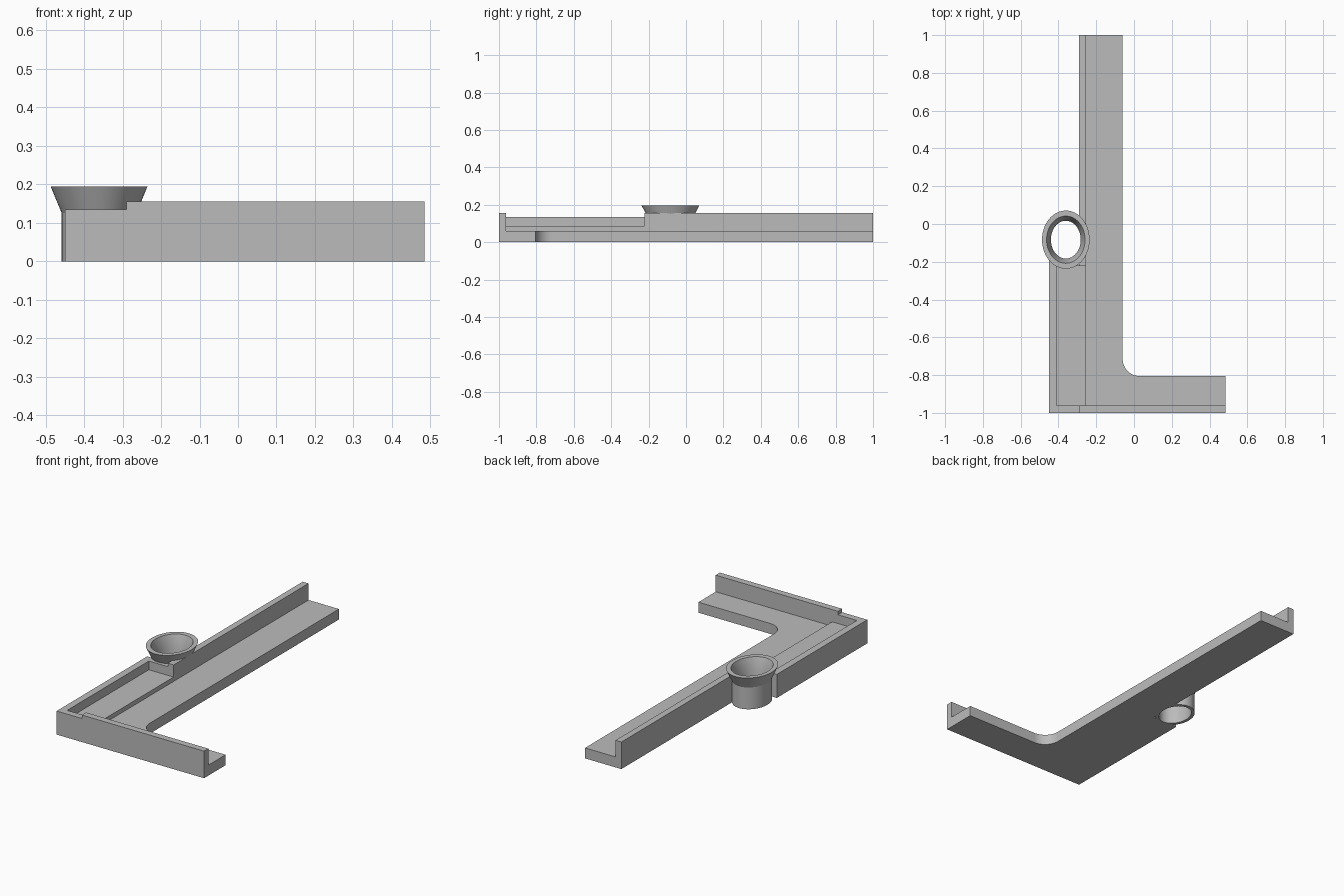
import bpy, bmesh
from math import sin, cos, pi

if "Cube" in bpy.data.objects:
    bpy.data.objects.remove(bpy.data.objects["Cube"], do_unlink=True)

grey = bpy.data.materials.new("plain grey")
grey.use_nodes = True
COLOUR = (0.5, 0.5, 0.5, 1)
grey.diffuse_color = COLOUR
grey.node_tree.nodes["Principled BSDF"].inputs["Base Color"].default_value = COLOUR


def finish(name, bm):
    bmesh.ops.recalc_face_normals(bm, faces=bm.faces)
    mesh = bpy.data.meshes.new(name)
    bm.to_mesh(mesh)
    bm.free()
    mesh.materials.append(grey)
    ob = bpy.data.objects.new(name, mesh)
    bpy.context.collection.objects.link(ob)
    return ob


def prism(name, outline, z0, z1):
    """Extrude a flat outline from z0 up to z1."""
    bm = bmesh.new()
    face = bm.faces.new([bm.verts.new((x, y, z0)) for x, y in outline])
    top = bmesh.ops.extrude_face_region(bm, geom=[face])["geom"]
    verts = [v for v in top if isinstance(v, bmesh.types.BMVert)]
    bmesh.ops.translate(bm, verts=verts, vec=(0, 0, z1 - z0))
    return finish(name, bm)


def box(name, x0, x1, y0, y1, z0, z1):
    return prism(name, [(x0, y0), (x1, y0), (x1, y1), (x0, y1)], z0, z1)


def oval_lathe(name, profile, closed, n=64):
    """Sweep (rx, ry, z) points round the cup axis, as a ring or a capped solid."""
    bm = bmesh.new()
    rings = [[bm.verts.new((CUP_X + rx * cos(2 * pi * i / n),
                            CUP_Y + ry * sin(2 * pi * i / n), z))
              for i in range(n)] for rx, ry, z in profile]
    pairs = list(zip(rings, rings[1:]))
    if closed:
        pairs.append((rings[-1], rings[0]))
    else:
        bm.faces.new(rings[0])
        bm.faces.new(rings[-1])
    for a, b in pairs:
        for i in range(n):
            j = (i + 1) % n
            bm.faces.new((a[i], a[j], b[j], b[i]))
    return finish(name, bm)


# Main dimensions
LEFT, RIGHT, STEP, ARM, INNER = -0.45, 0.485, -0.29, -0.06, -0.253
FLOOR, LOW, HIGH = 0.06, 0.135, 0.155
FOOT, MOUNT, NOTCH, FRONT = -0.805, -0.222, -0.18, -0.962
CUP_X, CUP_Y = -0.361, -0.083
R = 0.09

# L-shaped base plate with a rounded inside corner
fillet = [(ARM + R - R * sin(a), FOOT + R - R * cos(a))
          for a in (pi / 2 * i / 16 for i in range(17))]
base = prism("base_plate", [(LEFT, -1), (RIGHT, -1), (RIGHT, FOOT)] + fillet +
             [(ARM, 1), (STEP, 1), (STEP, NOTCH), (LEFT, NOTCH)], 0, FLOOR)

# Upright walls and the raised floor of the tray
long_wall = box("long_wall", STEP, INNER, MOUNT, 1, FLOOR, HIGH)
box("front_wall", STEP, RIGHT, -1, FRONT, FLOOR, HIGH)
box("front_wall_low_end", LEFT, STEP, -1, FRONT, FLOOR, LOW)
box("side_wall", LEFT, -0.41, FRONT, MOUNT, FLOOR, LOW)
box("tray_floor", -0.41, INNER, FRONT, MOUNT, FLOOR, 0.085)
mount = box("cup_mount", LEFT, STEP, MOUNT, NOTCH, FLOOR, LOW)

# Oval funnel cup, open right through
cup = oval_lathe("funnel_cup", [
    (0.097, 0.118, 0), (0.097, 0.118, 0.125), (0.126, 0.154, 0.195),
    (0.102, 0.125, 0.195), (0.079, 0.1, 0.125), (0.079, 0.1, 0)], True)

# Clear the bore through the parts around the cup
bore = oval_lathe("bore_cutter", [
    (0.083, 0.104, -0.05), (0.083, 0.104, 0.125), (0.108, 0.131, 0.2)], False)
for ob in (base, long_wall, mount):
    mod = ob.modifiers.new("bore", 'BOOLEAN')
    mod.operation = 'DIFFERENCE'
    mod.solver = 'EXACT'
    mod.object = bore
    bpy.context.view_layer.objects.active = ob
    bpy.ops.object.modifier_apply(modifier=mod.name)
bpy.data.objects.remove(bore, do_unlink=True)

# Smooth the curved surfaces, keeping edges crisp
bpy.ops.object.select_all(action='DESELECT')
for ob in (base, cup):
    ob.select_set(True)
bpy.context.view_layer.objects.active = cup
bpy.ops.object.shade_smooth_by_angle(angle=pi / 9)
